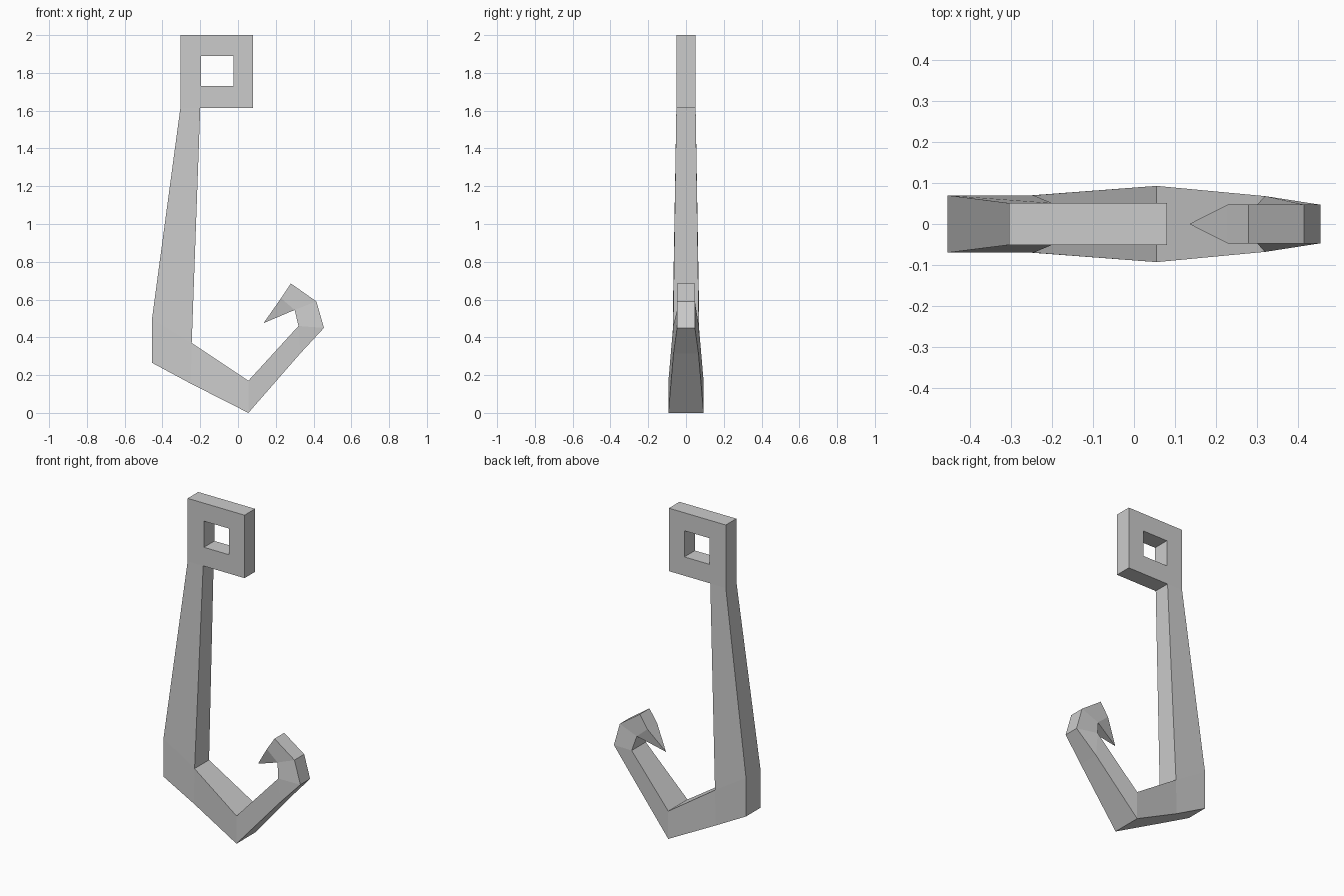
import bpy, bmesh

if "Cube" in bpy.data.objects:
    bpy.data.objects.remove(bpy.data.objects["Cube"])

# Side profile points: x, z, half thickness in y
EYE, BEND, BELLY, BARB = 0.051, 0.07, 0.093, 0.047
points = {
    # square eye, outside and hole
    "tl": (-.305, 2, EYE), "tr": (.08, 2, EYE), "br": (.08, 1.615, EYE),
    "neck_in": (-.2, 1.615, EYE), "neck_out": (-.305, 1.615, EYE),
    "htl": (-.195, 1.89, EYE), "htr": (-.025, 1.89, EYE),
    "hbr": (-.025, 1.73, EYE), "hbl": (-.195, 1.73, EYE),
    # shank foot and belly
    "heel_top": (-.455, .5, BEND), "heel": (-.455, .265, BEND),
    "sole": (-.25, .155, BEND), "heel_in": (-.245, .37, BEND),
    "low": (.055, 0, BELLY), "low_in": (.055, .17, BELLY),
    # rising arm and barbed tip
    "arm": (.33, .315, .066), "side": (.455, .45, BARB), "side_in": (.32, .46, .068),
    "shoulder": (.415, .59, BARB), "throat": (.3, .545, BARB),
    "peak": (.28, .685, BARB), "barb": (.228, .607, BARB), "tip": (.135, .475, 0),
}
panels = [
    "tl neck_out hbl htl", "neck_out neck_in br hbr hbl", "br tr htr hbr", "tr tl htl htr",
    "neck_out heel_top heel_in neck_in", "heel_top heel sole heel_in",
    "sole low low_in heel_in", "low arm side_in low_in", "arm side side_in",
    "side shoulder throat side_in", "shoulder peak throat", "peak barb throat",
    "barb tip throat",
]

bm = bmesh.new()
front = {n: bm.verts.new((x, -w, z)) for n, (x, z, w) in points.items()}
back = {n: bm.verts.new((x, w, z)) for n, (x, z, w) in points.items()}

# Front panels and their mirrored back panels
edges = set()
for panel in panels:
    names = panel.split()
    bm.faces.new([front[n] for n in names])
    bm.faces.new([back[n] for n in reversed(names)])
    edges.update(zip(names, names[1:] + names[:1]))

# Rim faces bridge every open border edge
for a, b in edges:
    if (b, a) not in edges:
        bm.faces.new((front[b], front[a], back[a], back[b]))

# Close the pointed tip
bmesh.ops.remove_doubles(bm, verts=bm.verts[:], dist=1e-4)
bmesh.ops.recalc_face_normals(bm, faces=bm.faces[:])

mesh = bpy.data.meshes.new("hook")
bm.to_mesh(mesh)
bm.free()
bpy.context.collection.objects.link(bpy.data.objects.new("hook", mesh))
